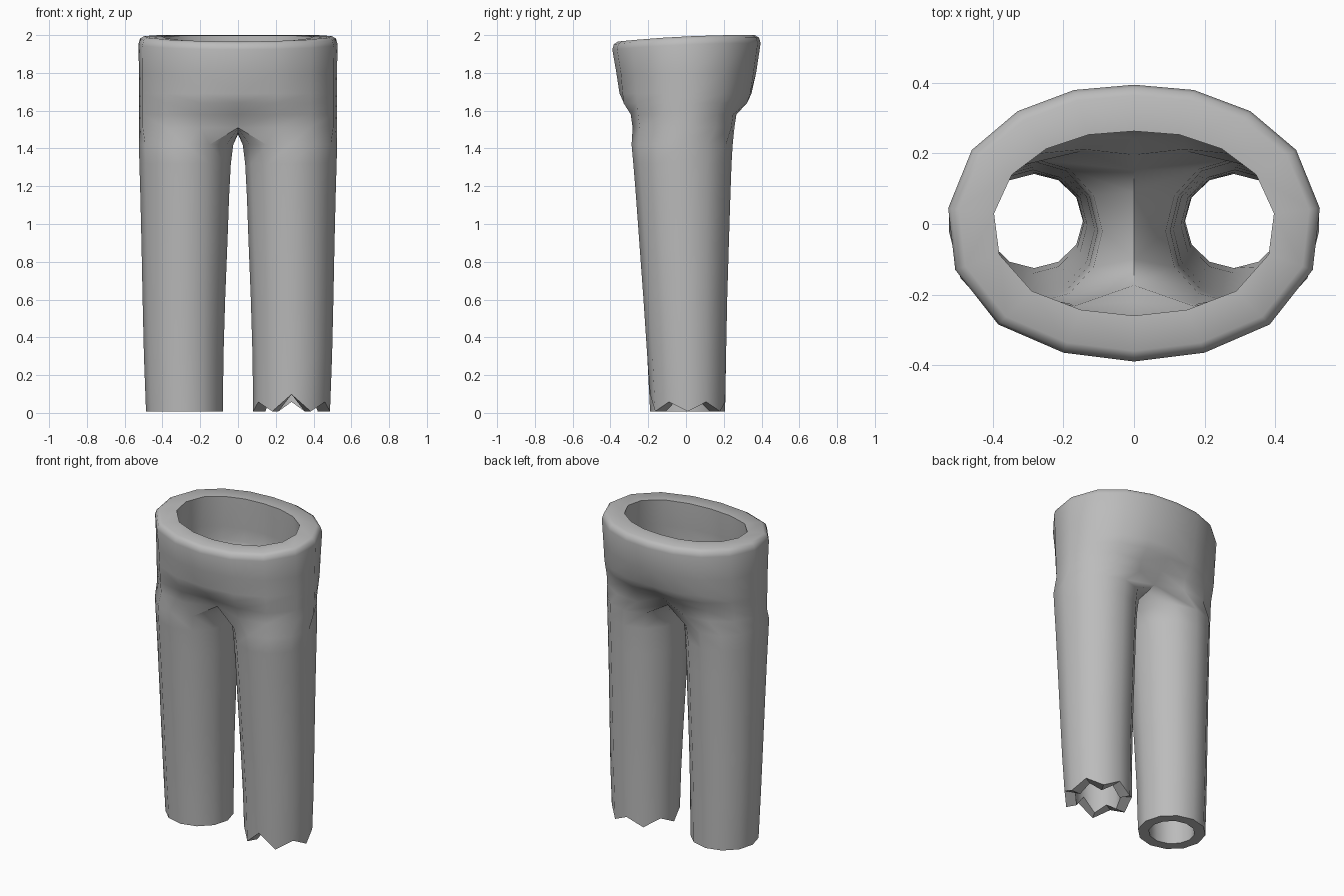
import bpy, bmesh, math

if "Cube" in bpy.data.objects:
    bpy.data.objects.remove(bpy.data.objects["Cube"])

# Half of the waist outline, from front centre round to back centre
WAIST = [(0, -.39), (.2, -.365), (.385, -.285), (.507, -.13), (.527, .045),
         (.46, .21), (.33, .32), (.17, .38), (0, .395)]
# Leg sections: z, inner x, outer x, front y, back y
LEG = [(.008, .08, .487, -.19, .207), (.3, .077, .498, -.205, .212),
       (.6, .068, .505, -.225, .218), (.9, .056, .511, -.247, .227),
       (1.15, .047, .517, -.265, .235), (1.32, .038, .522, -.279, .241),
       (1.42, .025, .525, -.288, .247)]
# Hip sections: z, x scale, front scale, back scale, centre dent
HIP = [(1.51, .995, .86, .75, .64), (1.58, .995, .89, .78, .80),
       (1.64, .995, .905, .85, .93), (1.69, .995, .92, .895, .98),
       (1.8, .995, .945, .94, 1), (1.95, 1, 1, 1, 1)]
# Crotch seam between the legs: y, z, running back to front
SEAM = [(.09, 1.485), (.0, 1.475), (-.1, 1.485)]


def leg_ring(bm, side, sec, inset, torn):
    z, x0, x1, y0, y1 = sec
    rx, ry = (x1 - x0) / 2 - inset, (y1 - y0) / 2 - inset
    ring = []
    for i in range(12):
        a = math.radians(30 * i - 120)
        h = z
        if torn and i % 2:                       # ragged hem peaks
            h += .09 if i == 1 else .05
        ring.append(bm.verts.new((side * ((x0 + x1) / 2 + rx * math.cos(a)),
                                  (y0 + y1) / 2 + ry * math.sin(a), h)))
    return ring


def hip_ring(bm, side, sec, inset):
    z, sx, sf, sb, dent = sec
    ring = []
    for i, (x, y) in enumerate(WAIST):
        d = dent if i in (0, 8) else (1 + dent) / 2 if i in (1, 7) and dent < .9 else 1
        d = max(d, .9) if i in (1, 7) else d
        t = y / .39
        px = x * sx * (1 - inset / .527)
        py = y * (sf if y < 0 else sb) * d * (1 - inset / .39)
        lift = .017 * t - .01 * t * t if z > 1.9 else 0
        ring.append(bm.verts.new((side * px, py, z + lift)))
    return ring


def bridge(bm, a, b, closed=False):
    n = len(a)
    for i in range(n if closed else n - 1):
        j = (i + 1) % n
        bm.faces.new((a[i], a[j], b[j], b[i]))


def shell(bm, side, inside):
    """One half of the outer or lining surface; returns hem and waist rings."""
    inset = .065 if inside else 0
    legs = [leg_ring(bm, side, s, inset, side > 0 and k == 0) for k, s in enumerate(LEG)]
    for a, b in zip(legs, legs[1:]):
        bridge(bm, a, b, True)
    hips = []
    for k, s in enumerate(HIP):
        wall = (.075, .08, .085, .09, .11, .13)[k] if inside else 0
        up = (.07, .05, .03, .02, 0, .04)[k] if inside else 0
        hips.append(hip_ring(bm, side, (s[0] + up,) + s[1:], wall))
    # Saddle joining the leg top to the lowest hip section
    seam = [bm.verts.new((0, y, z + inset)) for y, z in SEAM]
    bridge(bm, legs[-1], hips[0] + seam, True)
    for a, b in zip(hips, hips[1:]):
        bridge(bm, a, b)
    top = hips[-1]
    if not inside:                               # rounded waist edge
        for z, wall in ((1.979, .008), (1.993, .03)):
            ring = hip_ring(bm, side, (z, 1, 1, 1, 1), wall)
            bridge(bm, top, ring)
            top = ring
    return legs[0], top


bm = bmesh.new()
for side in (1, -1):
    hem, top = shell(bm, side, False)
    hem_in, top_in = shell(bm, side, True)
    bridge(bm, hem, hem_in, True)
    bridge(bm, top, top_in)
bmesh.ops.remove_doubles(bm, verts=bm.verts, dist=.0005)
bmesh.ops.recalc_face_normals(bm, faces=bm.faces)

mesh = bpy.data.meshes.new("trousers")
bm.to_mesh(mesh)
bm.free()
trousers = bpy.data.objects.new("trousers", mesh)
bpy.context.collection.objects.link(trousers)

cloth = bpy.data.materials.new("grey cloth")
cloth.diffuse_color = (.5, .5, .5, 1)
cloth.use_nodes = True
cloth.node_tree.nodes["Principled BSDF"].inputs["Base Color"].default_value = cloth.diffuse_color
mesh.materials.append(cloth)

bpy.context.view_layer.objects.active = trousers
trousers.select_set(True)
bpy.ops.object.shade_smooth_by_angle(angle=math.radians(50))
